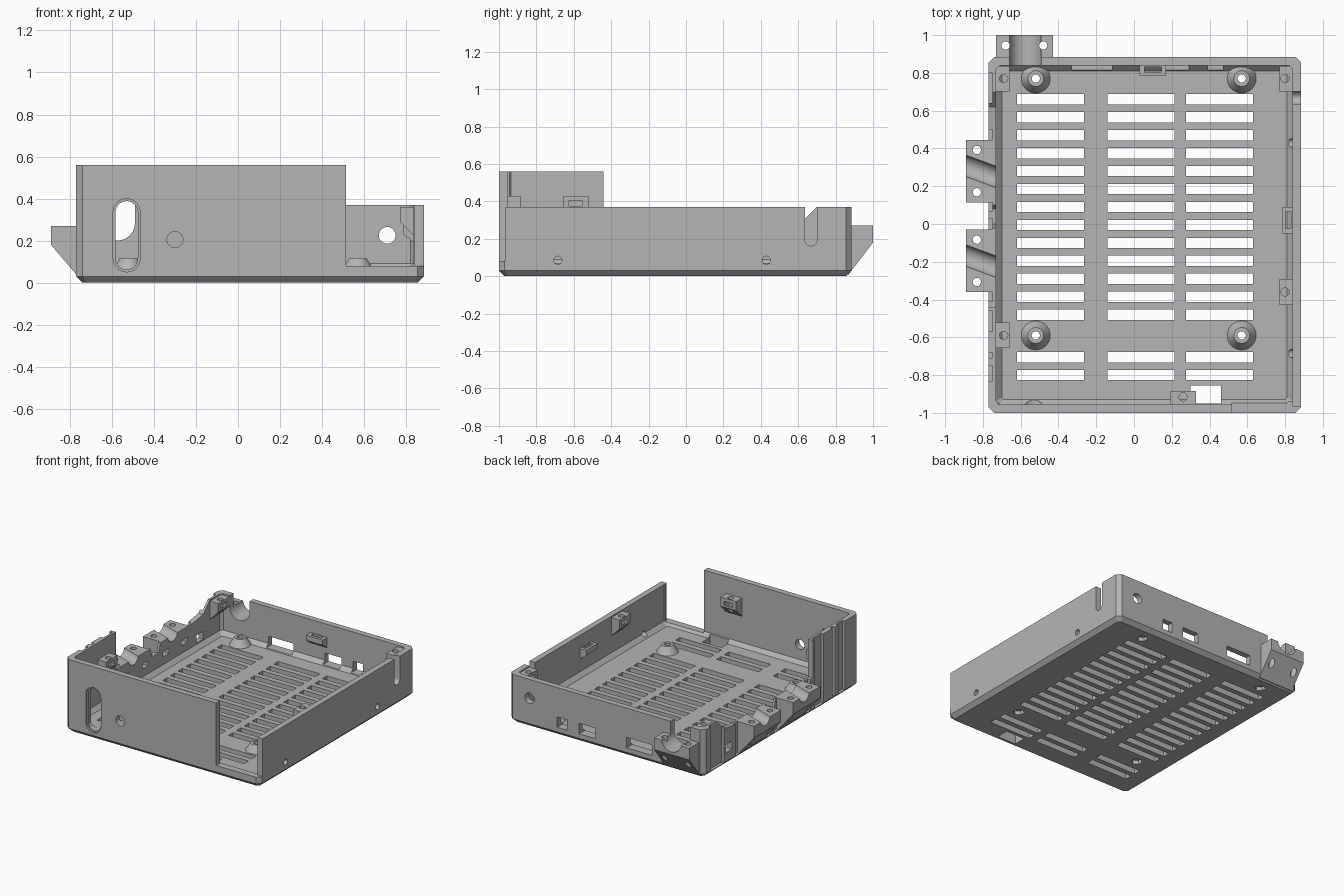
import bpy, bmesh, math
from mathutils import Matrix, Vector

if "Cube" in bpy.data.objects:
    bpy.data.objects.remove(bpy.data.objects["Cube"], do_unlink=True)

GREY = (0.46, 0.46, 0.46, 1)
mat = bpy.data.materials.new("plain grey")
mat.use_nodes = True
mat.diffuse_color = GREY
bsdf = next(n for n in mat.node_tree.nodes if n.type == 'BSDF_PRINCIPLED')
bsdf.inputs["Base Color"].default_value = GREY
bsdf.inputs["Roughness"].default_value = 0.7


# Shape helpers: each returns a function that adds the shape to a bmesh
def box(x0, x1, y0, y1, z0, z1):
    def add(bm):
        m = Matrix.Translation(((x0 + x1) / 2, (y0 + y1) / 2, (z0 + z1) / 2))
        bmesh.ops.create_cube(bm, size=1, matrix=m @ Matrix.Diagonal((x1 - x0, y1 - y0, z1 - z0, 1)))
    return add


def rod(p, q, r, r2=None, n=24):
    def add(bm):
        a, b = Vector(p), Vector(q)
        turn = (b - a).to_track_quat('Z', 'Y').to_matrix().to_4x4()
        bmesh.ops.create_cone(bm, cap_ends=True, segments=n, radius1=r, radius2=r if r2 is None else r2,
                              depth=(b - a).length, matrix=Matrix.Translation((a + b) / 2) @ turn)
    return add


def loft(rings):
    def add(bm):
        loops = [[bm.verts.new(p) for p in ring] for ring in rings]
        n = len(loops[0])
        bm.faces.new(loops[0][::-1])
        bm.faces.new(loops[-1])
        for a, b in zip(loops, loops[1:]):
            for i in range(n):
                j = (i + 1) % n
                bm.faces.new((a[i], a[j], b[j], b[i]))
    return add


def prism(profile, width, x, y, angle):
    """Side profile of (outward, z), centred at x, y and turned about z."""
    m = Matrix.Translation((x, y, 0)) @ Matrix.Rotation(math.radians(angle), 4, 'Z')
    return loft([[m @ Vector((d, s * width / 2, z)) for d, z in profile] for s in (-1, 1)])


def stadium(p, q, z0, z1, r):
    """Upright rounded slot that runs from p to q (x, y)."""
    def add(bm):
        d = (Vector(q) - Vector(p)).normalized()
        ring = []
        for i in range(26):
            a = math.pi * (i if i < 13 else i - 1) / 12
            side, z = r * math.cos(a), (z1 if i < 13 else z0) + r * math.sin(a)
            ring.append((side * -d.y, side * d.x, z))
        loft([[(e[0] + u, e[1] + v, z) for u, v, z in ring] for e in (p, q)])(bm)
    return add


def rounded_rect(x0, x1, y0, y1, c, z):
    return [(x0 + c, y0, z), (x1 - c, y0, z), (x1, y0 + c, z), (x1, y1 - c, z),
            (x1 - c, y1, z), (x0 + c, y1, z), (x0, y1 - c, z), (x0, y0 + c, z)]


def make(name, *shapes):
    bm = bmesh.new()
    for s in shapes:
        s(bm)
    bmesh.ops.recalc_face_normals(bm, faces=bm.faces)
    me = bpy.data.meshes.new(name)
    bm.to_mesh(me)
    bm.free()
    me.materials.append(mat)
    ob = bpy.data.objects.new(name, me)
    bpy.context.collection.objects.link(ob)
    return ob


def cut(ob, *shapes):
    tool = make("cutter", *shapes)
    tool.hide_render = True
    mod = ob.modifiers.new("cut", 'BOOLEAN')
    mod.operation, mod.solver, mod.object = 'DIFFERENCE', 'EXACT', tool
    bpy.context.view_layer.objects.active = ob
    bpy.ops.object.modifier_apply(modifier=mod.name)
    bpy.data.objects.remove(tool, do_unlink=True)


parts = []
F = 0.06  # floor height

# Tray shell with chamfered bottom edge
tray = make("tray", loft([
    rounded_rect(-.74, .855, -.97, .855, .02, 0),
    rounded_rect(-.77, .885, -1, .885, .03, .03),
    rounded_rect(-.77, .885, -1, .885, .03, .56)]))
parts.append(tray)
cut(tray, loft([
    rounded_rect(-.70, .81, -.93, .81, .01, F),
    rounded_rect(-.73, .84, -.955, .84, .02, F + .03),
    rounded_rect(-.73, .84, -.955, .84, .02, .7)]))

# Wall heights: stepped left wall, low back and right walls, open front corner
steps = [(-.44, .7), (-.44, .27), (-.02, .27), (.0, .2), (.08, .2), (.1, .27),
         (.5, .27), (.62, .29), (.7, .37), (1, .37), (1, .7)]
cut(tray, loft([[(x, y, z) for y, z in steps] for x in (-.9, -.71)]))
cut(tray, box(-.72, 1, -.955, 1, .37, .7))
cut(tray, box(.515, 1, -1.1, -.965, .08, .7))
cut(tray, box(.515, .84, -1.1, -.94, .08, .7))
cut(tray, box(.8, 1, -1, -.95, .37, .7))

# Vent slots in the floor
rows = [.66 - .095 * i for i in range(13)] + [-.705, -.80]
cut(tray, *[box(x, x + .355, y - .027, y + .027, -.1, .2)
            for y in rows for x in (-.62, -.14, .275)])
cut(tray, box(.3, .46, -.95, -.855, -.1, .12))

# Front wall openings
cut(tray, stadium((-.53, -1.1), (-.53, -.9), .115, .335, .053))
cut(tray, stadium((-.53, -1.1), (-.53, -.985), .115, .335, .064))
cut(tray, rod((-.3, -1.1, .205), (-.3, -.9, .205), .038))

# Back wall openings
cut(tray, rod((.71, .82, .225), (.71, 1, .225), .04),
    *[box(a, b, .8, 1, .065, .145) for a, b in ((.39, .475), (.15, .29), (-.33, -.115))])

# Right wall openings
cut(tray, stadium((.82, .668), (1, .668), .195, .6, .033),
    *[rod((.82, y, .085), (1, y, .085), .022, n=16) for y in (-.685, .43)])

# Outer grooves on the left wall
cut(tray, *[box(-.8, -.748, a, b, .03, .7) for a, b in (
    (.64, .8), (.44, .5), (.07, .16), (-.03, .03), (-.41, -.36),
    (-.57, -.46), (-.71, -.68), (-.83, -.75))])
cut(tray, box(-.8, -.7, .54, .62, .1, .16))


# Strain-relief brackets with cable channel, screw holes and nut pockets
def bracket(name, width, depth, x, y, angle, holes, channel, pockets):
    profile = [(-.008, .27), (depth, .27), (depth, .18), (0, .01), (-.008, .01)]
    ob = make(name, prism(profile, width, x, y, angle))
    cut(ob, *[rod((u, v, .06), (u, v, .4), .022, n=16) for u, v in holes])
    for c in channel + pockets:
        cut(ob, c)
        cut(tray, c)
    parts.append(ob)


for name, c in (("rear_side_bracket", .28), ("front_side_bracket", -.195)):
    ys = (c - .112, c + .112)
    bracket(name, .33, .145, -.745, c, 180, [(-.832, y) for y in ys],
            [rod((-.95, c + .05, .28), (-.68, c - .05, .28), .055)],
            [box(-.86, -.7, y - .035, y + .035, .15, .19) for y in ys])
bracket("back_bracket", .3, .13, -.58, .87, 90, [(-.68, .945), (-.48, .945)],
        [rod((-.575, .8, .285), (-.575, 1.1, .285), .085),
         box(-.66, -.49, .8, 1.1, .285, .6)], [])


# Screw tabs on the inner walls, tapered below
def tab(name, x, y, angle, top):
    profile = [(-.01, top), (.07, top), (.07, top - .07), (0, top - .14), (-.01, top - .14)]
    ob = make(name, prism(profile, .135, x, y, angle))
    m = Matrix.Rotation(math.radians(angle), 3, 'Z')
    h = Vector((x, y, 0)) + m @ Vector((.04, 0, 0))
    cut(ob, rod((h.x, h.y, top - .2), (h.x, h.y, top + .1), .022, n=16))
    z0, z1 = top - .055, top - .025
    cut(ob, prism([(.015, z0), (.1, z0), (.1, z1), (.015, z1)], .07, x, y, angle))
    parts.append(ob)


tab("left_rear_tab", -.73, .77, 0, .36)
tab("left_front_tab", -.73, -.59, 0, .43)
tab("right_rear_tab", .84, .77, 180, .36)
tab("right_front_tab", .84, -.36, 180, .36)
tab("front_tab", .26, -.955, 90, .43)

# Small cable loops on the back and right walls
for name, x, y, angle in (("back_loop", .1, .84, -90), ("right_loop", .84, .02, 180)):
    ob = make(name, prism([(-.01, .27), (.055, .27), (.055, .23), (0, .19), (-.01, .19)], .14, x, y, angle))
    cut(ob, prism([(.008, .1), (.035, .1), (.035, .4), (.008, .4)], .09, x, y, angle))
    parts.append(ob)

# Board standoffs, with screw holes and hexagon nut recesses below
for i, (x, y) in enumerate([(x, y) for x in (-.52, .57) for y in (.77, -.59)]):
    hole = rod((x, y, -.1), (x, y, .3), .022, n=16)
    ob = make(f"standoff_{i + 1}", rod((x, y, F - .002), (x, y, F + .055), .078, .042, 32))
    cut(ob, hole)
    cut(tray, hole)
    cut(tray, rod((x, y, -.05), (x, y, .03), .04, n=6))
    parts.append(ob)

# Smooth the round surfaces and keep edges crisp
bpy.ops.object.select_all(action='DESELECT')
for ob in parts:
    ob.select_set(True)
bpy.context.view_layer.objects.active = tray
bpy.ops.object.shade_smooth_by_angle(angle=math.radians(30))
